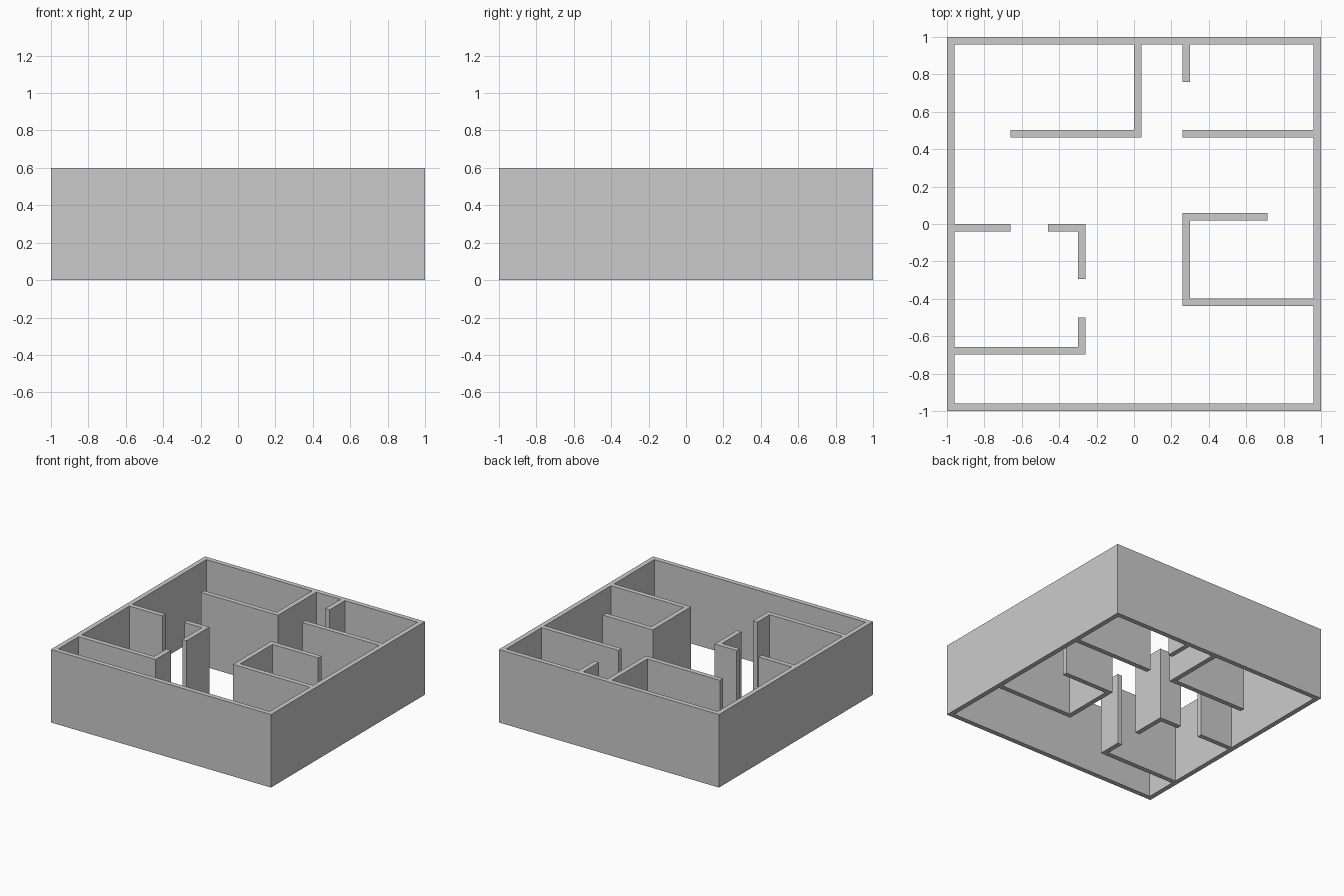
import bpy
import bmesh
from mathutils import Vector

if "Cube" in bpy.data.objects:
    bpy.data.objects.remove(bpy.data.objects["Cube"])

HEIGHT = 0.6
THICK = 0.04


def offset_path(pts, dist, closed):
    """Shift a centre line sideways with mitred corners."""
    n = len(pts)
    out = []
    for i, p in enumerate(pts):
        before = p - pts[i - 1] if (closed or i > 0) else None
        after = pts[(i + 1) % n] - p if (closed or i < n - 1) else None
        d1 = (before if before is not None else after).normalized()
        d2 = (after if after is not None else before).normalized()
        n1, n2 = Vector((-d1.y, d1.x)), Vector((-d2.y, d2.x))
        out.append(p + (n1 + n2) * (dist / (1 + n1.dot(n2))))
    return out


def wall(name, path, closed=False):
    """Extrude a centre line into a wall of constant thickness."""
    pts = [Vector(p) for p in path]
    left = offset_path(pts, THICK / 2, closed)
    right = offset_path(pts, -THICK / 2, closed)
    bm = bmesh.new()
    lv = [bm.verts.new((p.x, p.y, 0)) for p in left]
    rv = [bm.verts.new((p.x, p.y, 0)) for p in right]
    n = len(pts)
    for i in range(n if closed else n - 1):
        j = (i + 1) % n
        bm.faces.new((lv[i], rv[i], rv[j], lv[j]))
    geom = bmesh.ops.extrude_face_region(bm, geom=bm.faces[:], use_keep_orig=True)["geom"]
    top = [v for v in geom if isinstance(v, bmesh.types.BMVert)]
    bmesh.ops.translate(bm, verts=top, vec=(0, 0, HEIGHT))
    bmesh.ops.recalc_face_normals(bm, faces=bm.faces[:])
    mesh = bpy.data.meshes.new(name)
    bm.to_mesh(mesh)
    bm.free()
    obj = bpy.data.objects.new(name, mesh)
    bpy.context.collection.objects.link(obj)
    return obj


# Square outer shell, open above and below
wall("outer_walls", [(-0.98, -0.98), (0.98, -0.98), (0.98, 0.98), (-0.98, 0.98)], closed=True)

# Back rooms
wall("back_left_room_wall", [(-0.66, 0.483), (0.02, 0.483), (0.02, 0.96)])
wall("back_right_room_wall", [(0.26, 0.483), (0.96, 0.483)])
wall("back_door_stub", [(0.28, 0.96), (0.28, 0.76)])

# Right room
wall("right_room_wall", [(0.715, 0.04), (0.28, 0.04), (0.28, -0.418), (0.96, -0.418)])

# Left room, with two doorways
wall("left_room_back_wall", [(-0.96, -0.02), (-0.66, -0.02)])
wall("left_room_corner_wall", [(-0.46, -0.02), (-0.28, -0.02), (-0.28, -0.295)])
wall("left_room_front_wall", [(-0.28, -0.5), (-0.28, -0.678), (-0.96, -0.678)])
